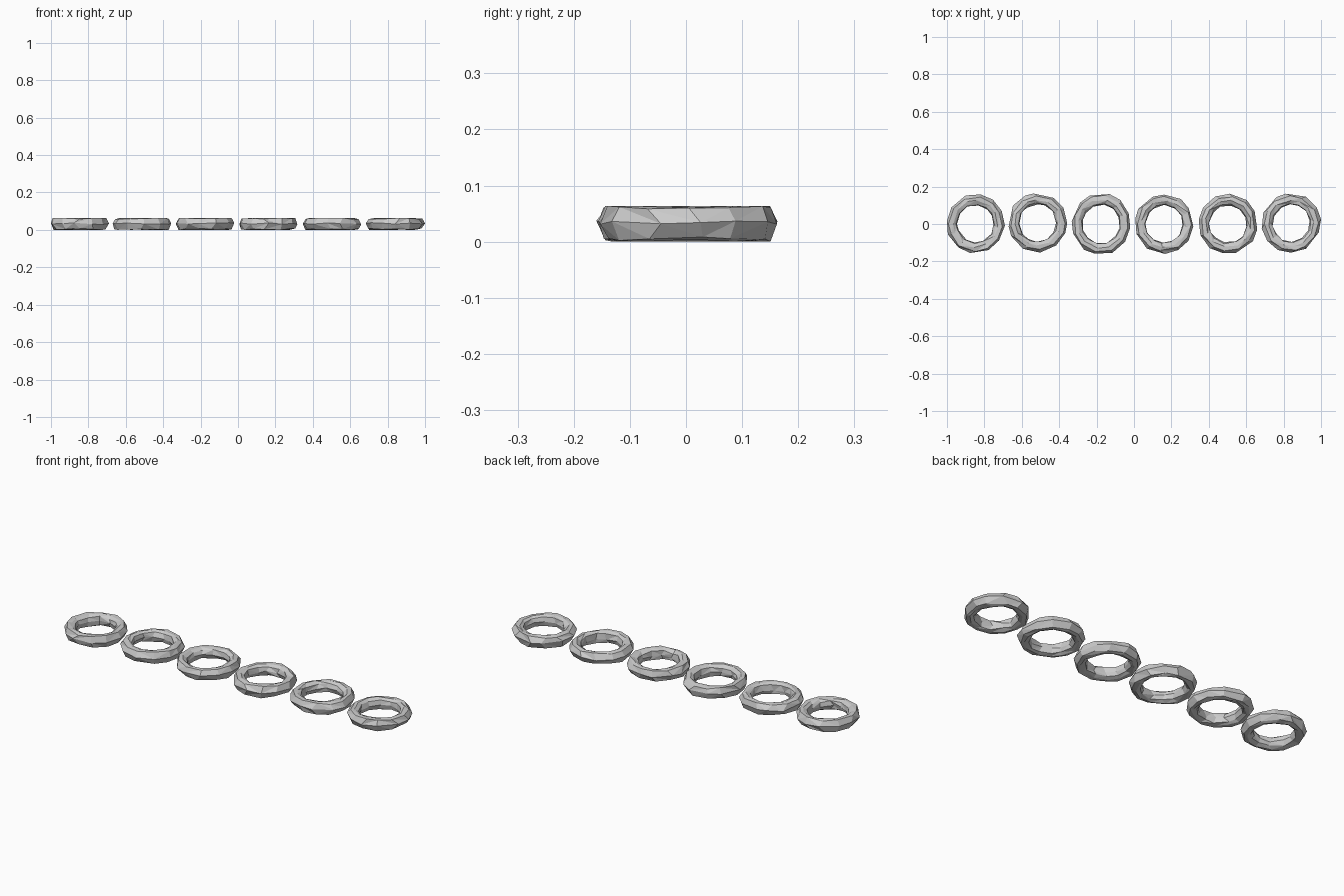
import bpy, bmesh, random
from math import sin, cos, pi

if "Cube" in bpy.data.objects:
    bpy.data.objects.remove(bpy.data.objects["Cube"])

random.seed(4)
SEG = 12
HEIGHT = 0.064
# Rounded, slightly flattened cross-section: (radius, height)
PROFILE = [(0.157, 0.034), (0.143, 0.060), (0.122, 0.064), (0.104, 0.053),
           (0.099, 0.030), (0.106, 0.008), (0.124, 0.0), (0.143, 0.004)]
# Left and right edge of each ring, with its top and bottom edge in y
RINGS = [(-1.0, -0.69, -0.155, 0.158), (-0.67, -0.357, -0.153, 0.163),
         (-0.333, -0.02, -0.157, 0.16), (0.007, 0.317, -0.16, 0.157),
         (0.346, 0.659, -0.156, 0.162), (0.683, 1.0, -0.153, 0.162)]


def fit(v, axis, lo, hi):
    a, b = min(p[axis] for p in v), max(p[axis] for p in v)
    for p in v:
        p[axis] = lo + (p[axis] - a) / (b - a) * (hi - lo)


def faceted_ring(name, x0, x1, y0, y1):
    # Roughly hewn ring: jittered lathe with random diagonals
    turn = random.uniform(0, 2 * pi)
    pts = []
    for i in range(SEG):
        for r, z in PROFILE:
            a = turn + 2 * pi * (i + random.uniform(-0.22, 0.22)) / SEG
            r += random.uniform(-0.003, 0.003)
            z = min(HEIGHT, max(0, z + random.uniform(-0.005, 0.005)))
            pts.append([r * cos(a), r * sin(a), z])
    fit(pts, 0, x0, x1)
    fit(pts, 1, y0, y1)
    fit(pts, 2, 0, HEIGHT)

    bm = bmesh.new()
    vs = [bm.verts.new(p) for p in pts]
    n = len(PROFILE)
    for i in range(SEG):
        for j in range(n):
            k, m = (i + 1) % SEG, (j + 1) % n
            a, b, c, d = vs[i*n+j], vs[k*n+j], vs[k*n+m], vs[i*n+m]
            if random.random() < 0.5:
                tris = ((a, b, c), (a, c, d))
            else:
                tris = ((a, b, d), (b, c, d))
            for t in tris:
                bm.faces.new(t)
    bmesh.ops.recalc_face_normals(bm, faces=bm.faces)
    mesh = bpy.data.meshes.new(name)
    bm.to_mesh(mesh)
    bm.free()
    bpy.context.collection.objects.link(bpy.data.objects.new(name, mesh))


# Row of six rings
for i, bounds in enumerate(RINGS):
    faceted_ring(f"ring_{i + 1}", *bounds)
